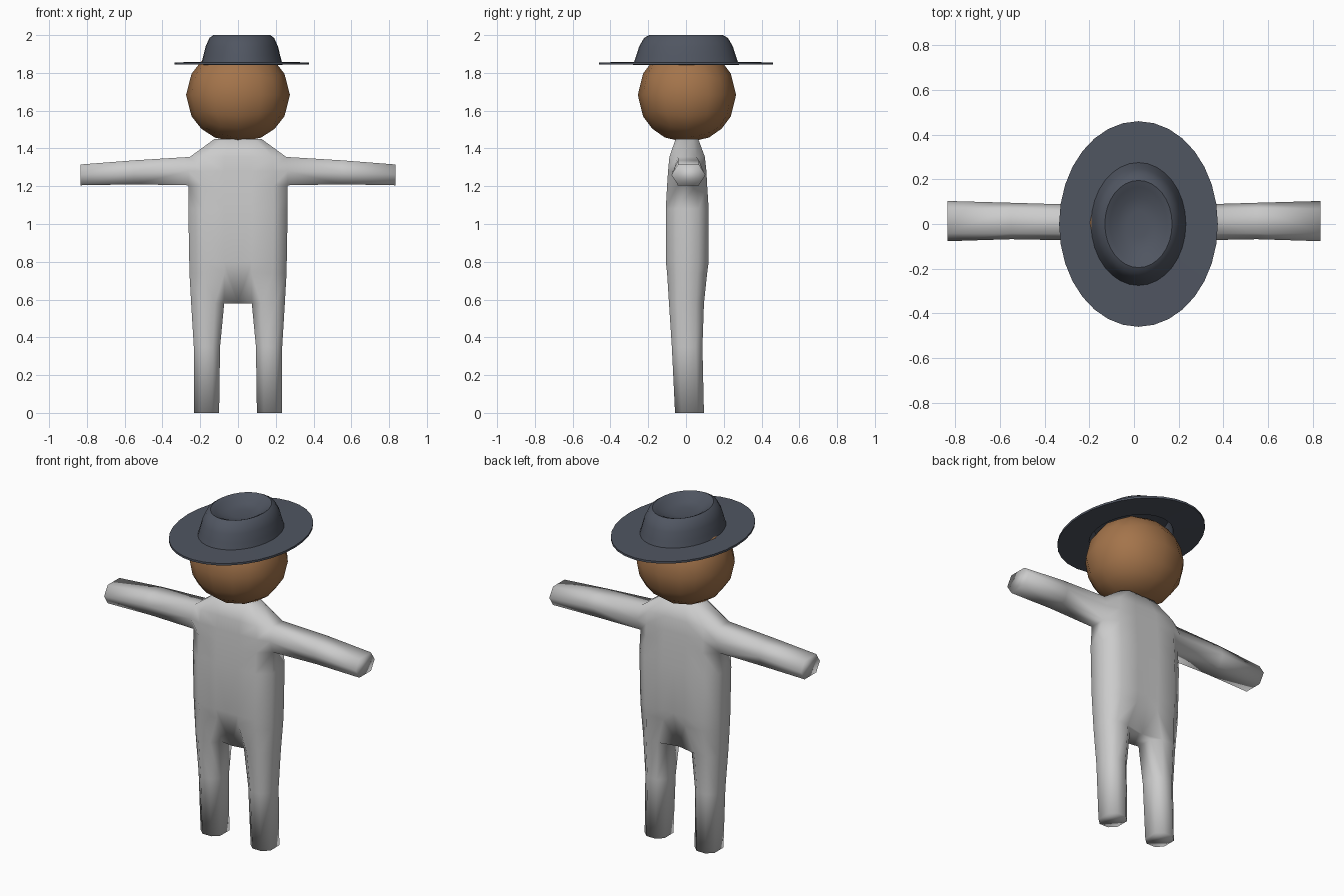
import bpy, bmesh, math
from mathutils import Vector

if "Cube" in bpy.data.objects:
    bpy.data.objects.remove(bpy.data.objects["Cube"])


def finish(bm, name, color=None):
    bmesh.ops.recalc_face_normals(bm, faces=bm.faces)
    for f in bm.faces:
        f.smooth = True
    me = bpy.data.meshes.new(name)
    bm.to_mesh(me)
    bm.free()
    ob = bpy.data.objects.new(name, me)
    bpy.context.collection.objects.link(ob)
    if color:
        mat = bpy.data.materials.new(name + "_colour")
        mat.diffuse_color = (*color, 1)
        mat.use_nodes = True
        mat.node_tree.nodes["Principled BSDF"].inputs["Base Color"].default_value = mat.diffuse_color
        me.materials.append(mat)
    return ob


def bridge(bm, a, b, skip=()):
    n = len(a)
    for i in range(n):
        if i not in skip:
            j = (i + 1) % n
            bm.faces.new((a[i], a[j], b[j], b[i]))


# Body: one half lofted from foot to neck, arm pulled from the side, then mirrored
bm = bmesh.new()


def section(z, xi, xo, front, back, side, zi=None, inset=0.28):
    """Eight-sided section; zi is the height of the inner pair."""
    zi = z if zi is None else zi
    w, m = xo - xi, (front + back) / 2
    d = (back - front) / 2
    x1, x2 = xi + w * inset, xo - w * inset
    inner = d * (0.55 if xi > 0 else 1)
    pts = [(xi, m - inner, zi), (x1, front, z), (x2, front, z), (xo, m - side, z),
           (xo, m + side, z), (x2, back, z), (x1, back, z), (xi, m + inner, zi)]
    return [bm.verts.new(p) for p in pts]


rings = [
    section(0.00, 0.10, 0.232, -0.058, 0.095, 0.042),
    section(0.35, 0.095, 0.234, -0.075, 0.087, 0.045),
    section(0.58, 0.073, 0.248, -0.09, 0.095, 0.05),
    section(0.74, 0.0, 0.257, -0.10, 0.112, 0.055, zi=0.58),
    section(0.80, 0.0, 0.258, -0.107, 0.12, 0.058),
    section(1.08, 0.0, 0.263, -0.107, 0.12, 0.06),
    section(1.205, 0.0, 0.263, -0.10, 0.112, 0.05),
    section(1.28, 0.0, 0.263, -0.095, 0.108, 0.08),
    section(1.355, 0.0, 0.255, -0.088, 0.10, 0.05),
    section(1.45, 0.0, 0.125, -0.055, 0.065, 0.03),
]
for v in (rings[3][0], rings[3][7]):          # narrow crotch
    v.co.y = 0.003 + (v.co.y - 0.003) * 0.6
for k in range(len(rings) - 1):
    skip = set()
    if k >= 3:
        skip.add(7)                           # open on the centre plane
    if k in (6, 7):
        skip.add(3)                           # arm opening
    bridge(bm, rings[k], rings[k + 1], skip)
bm.faces.new(rings[0])
bm.faces.new(rings[-1])

# Arm sections, hexagonal
lo, mid, hi = rings[6], rings[7], rings[8]
prev = [lo[3], lo[4], mid[4], hi[4], hi[3], mid[3]]
for x, z0, z1, y0, y1 in ((0.55, 1.21, 1.337, -0.068, 0.095),
                          (0.835, 1.205, 1.315, -0.077, 0.103)):
    c, zm, h = (y0 + y1) / 2, (z0 + z1) / 2, 0.055
    ring = [bm.verts.new((x, y, z)) for y, z in
            ((c - h, z0), (c + h, z0), (y1, zm), (c + h, z1), (c - h, z1), (y0, zm))]
    bridge(bm, prev, ring)
    prev = ring
bm.faces.new(prev)
bmesh.ops.mirror(bm, geom=bm.verts[:] + bm.edges[:] + bm.faces[:], axis='X', merge_dist=0.0005)
finish(bm, "body")

# Head: coarse rounded cube
bm = bmesh.new()
bmesh.ops.create_cube(bm, size=2)
bmesh.ops.subdivide_edges(bm, edges=bm.edges[:], cuts=3, use_grid_fill=True)
for v in bm.verts:
    n = v.co.normalized()
    v.co = Vector((n.x * 0.275, 0.005 + n.y * 0.26, 1.683 + n.z * 0.252))
finish(bm, "head", (0.37, 0.175, 0.07))

# Hat: oval turned profile with dented, hollow crown and thin flat brim
profile = [(0.06, 1.955), (0.12, 1.963), (0.165, 1.988), (0.195, 2.0), (0.222, 1.985),
           (0.248, 1.94), (0.264, 1.89), (0.275, 1.857), (0.46, 1.856),
           (0.46, 1.844), (0.262, 1.843), (0.235, 1.93), (0.17, 1.942), (0.06, 1.942)]
bm = bmesh.new()
N = 32
loops = []
for r, z in profile:
    loops.append([bm.verts.new((0.02 + 0.772 * r * math.cos(2 * math.pi * i / N),
                                r * math.sin(2 * math.pi * i / N), z)) for i in range(N)])
for a, b in zip(loops, loops[1:]):
    bridge(bm, a, b)
bm.faces.new(loops[0])
bm.faces.new(loops[-1])
hat = finish(bm, "hat", (0.08, 0.092, 0.12))
bpy.context.view_layer.objects.active = hat
hat.select_set(True)
bpy.ops.object.shade_smooth_by_angle(angle=math.radians(50))
